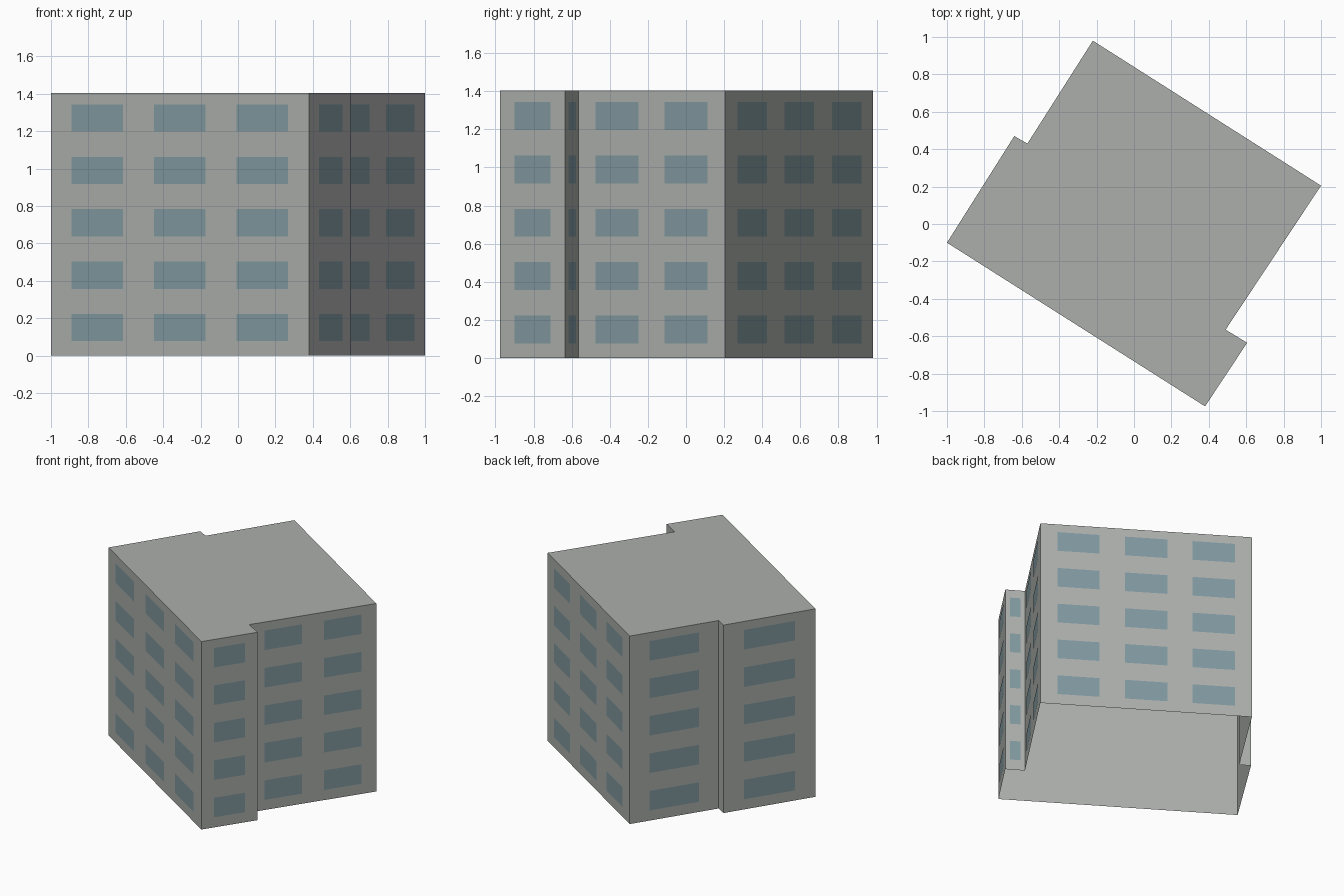
import bpy
import bmesh
from mathutils import Vector

cube = bpy.data.objects.get("Cube")
if cube:
    bpy.data.objects.remove(cube, do_unlink=True)

HEIGHT = 1.405
FLOORS = 5
FLOOR_STEP = 0.28
SILL, HEAD = 0.077, 0.223
PROUD = 0.003

# Footprint corners, counter-clockwise, each with the window count of the wall that starts there
FOOTPRINT = [
    ((-1.0, -0.10), 3),    # front wall
    ((0.38, -0.975), 1),   # projecting end
    ((0.605, -0.635), 1),  # step
    ((0.49, -0.565), 2),   # right wall
    ((1.0, 0.205), 3),     # back wall
    ((-0.22, 0.98), 1),    # left wall, rear half
    ((-0.57, 0.43), 0),    # small step
    ((-0.64, 0.47), 1),    # left wall, front half
]


def make_material(name, colour):
    mat = bpy.data.materials.new(name)
    mat.use_nodes = True
    mat.diffuse_color = colour
    bsdf = next(n for n in mat.node_tree.nodes if n.type == 'BSDF_PRINCIPLED')
    bsdf.inputs["Base Color"].default_value = colour
    return mat


def make_object(name, bm, mat):
    mesh = bpy.data.meshes.new(name)
    bm.to_mesh(mesh)
    bm.free()
    mesh.materials.append(mat)
    obj = bpy.data.objects.new(name, mesh)
    bpy.context.collection.objects.link(obj)
    return obj


def add_upright_quad(bm, a, b, z0, z1):
    corners = [(a, z0), (b, z0), (b, z1), (a, z1)]
    bm.faces.new([bm.verts.new((p.x, p.y, z)) for p, z in corners])


concrete = make_material("concrete_grey", (0.41, 0.43, 0.41, 1))
glass = make_material("window_blue_grey", (0.22, 0.32, 0.35, 1))

points = [Vector(p) for p, _ in FOOTPRINT]
walls = list(zip(points, points[1:] + points[:1], [n for _, n in FOOTPRINT]))

# Building shell: walls and flat roof, open underneath
bm = bmesh.new()
for a, b, _ in walls:
    add_upright_quad(bm, a, b, 0, HEIGHT)
bm.faces.new([bm.verts.new((p.x, p.y, HEIGHT)) for p in points])
bmesh.ops.remove_doubles(bm, verts=bm.verts, dist=0.0001)
make_object("building_shell", bm, concrete)

# Window panes: evenly spaced on each wall, margins and gaps in proportion to pane width
bm = bmesh.new()
for a, b, count in walls:
    if not count:
        continue
    along = b - a
    outward = Vector((along.y, -along.x)).normalized() * PROUD
    width = 1 / (count + 0.8 + 0.6 * (count - 1))
    for column in range(count):
        start = width * (0.4 + 1.6 * column)
        left = a + along * start + outward
        right = a + along * (start + width) + outward
        for floor in range(FLOORS):
            base = floor * FLOOR_STEP
            add_upright_quad(bm, left, right, base + SILL, base + HEAD)
make_object("window_panes", bm, glass)
